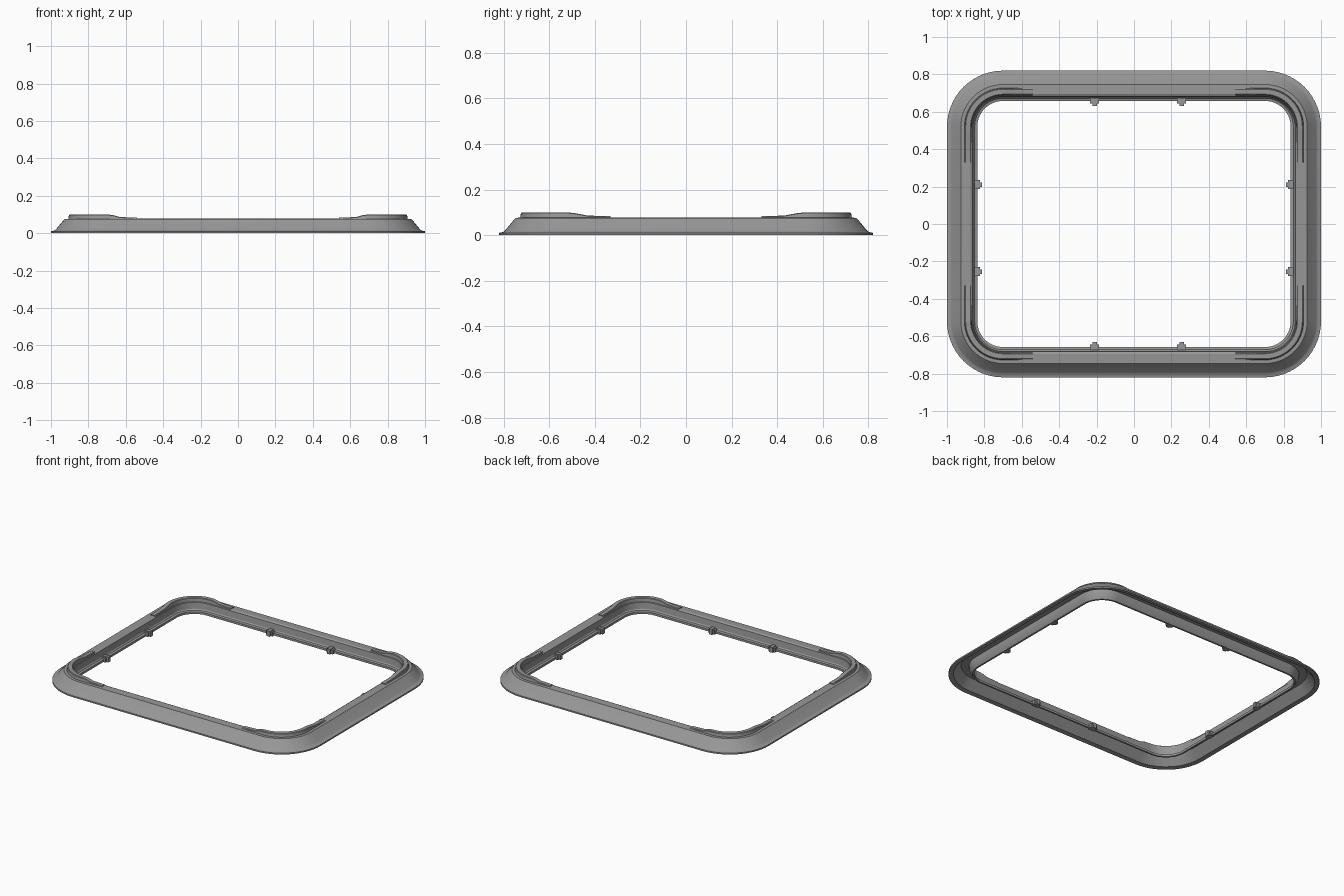
import bpy, bmesh, math

if "Cube" in bpy.data.objects:
    bpy.data.objects.remove(bpy.data.objects["Cube"])

HX, HY, R = 1.0, 0.82, 0.30      # outer half sizes and corner radius
SEG = 14                         # segments per corner

# dark grey trim
grey = bpy.data.materials.new("dark_grey")
grey.diffuse_color = (.31, .31, .31, 1)
grey.use_nodes = True
grey.node_tree.nodes["Principled BSDF"].inputs["Base Color"].default_value = grey.diffuse_color


def finish(name, bm, smooth=True):
    bmesh.ops.recalc_face_normals(bm, faces=bm.faces)
    me = bpy.data.meshes.new(name)
    bm.to_mesh(me)
    bm.free()
    me.materials.append(grey)
    ob = bpy.data.objects.new(name, me)
    bpy.context.collection.objects.link(ob)
    if smooth:
        bpy.ops.object.select_all(action='DESELECT')
        ob.select_set(True)
        bpy.context.view_layer.objects.active = ob
        bpy.ops.object.shade_smooth_by_angle(angle=math.radians(28))
    return ob


def arc(sx, sy):
    """Corner path as (centre x, centre y, direction x, direction y)."""
    out = []
    for i in range(SEG + 1):
        a = math.pi / 2 * i / SEG
        out.append((sx * (HX - R), sy * (HY - R), sx * math.cos(a), sy * math.sin(a)))
    return out


def sweep(bm, rings, closed):
    vs = [[bm.verts.new(p) for p in ring] for ring in rings]
    n, m = len(vs), len(vs[0])
    for i in range(n if closed else n - 1):
        a, b = vs[i], vs[(i + 1) % n]
        for j in range(m):
            k = (j + 1) % m
            bm.faces.new((a[j], a[k], b[k], b[j]))
    if not closed:
        bm.faces.new(vs[0])
        bm.faces.new(vs[-1])


def place(p, off, z):
    cx, cy, dx, dy = p
    r = R - off
    return (cx + dx * r, cy + dy * r, z)


# frame: hollow trim section swept round the rounded rectangle (inset, height)
section = [(0, 0), (0, .010), (.018, .014), (.026, .02), (.066, .068), (.074, .076),
           (.125, .078), (.137, .072), (.142, .03), (.148, .022), (.162, .018),
           (.162, .003), (.150, .003), (.134, .03), (.130, .064), (.080, .064),
           (.040, .016), (.030, .004)]
path = arc(1, 1) + arc(-1, 1)[::-1] + arc(-1, -1) + arc(1, -1)[::-1]
bm = bmesh.new()
sweep(bm, [[place(p, o, z) for o, z in section] for p in path], True)
finish("frame", bm)

# raised corner ridges, stepping down along the straight sides
for sx, sy, label in ((1, 1, "back_right"), (-1, 1, "back_left"),
                      (-1, -1, "front_left"), (1, -1, "front_right")):
    stations = []
    for y, h in ((.33, .083), (.43, .086), (.49, .097)):
        stations.append(((sx * (HX - R), sy * y, sx, 0), h))
    stations += [(p, .1) for p in arc(sx, sy)]
    for x, h in ((.67, .097), (.63, .086), (.54, .083)):
        stations.append(((sx * x, sy * (HY - R), 0, sy), h))
    bm = bmesh.new()
    sweep(bm, [[place(p, .092, .07), place(p, .096, h - .003), place(p, .100, h),
                place(p, .126, h), place(p, .130, h - .003), place(p, .133, .07)]
               for p, h in stations], False)
    finish("corner_ridge_" + label, bm)


def box(bm, x0, x1, y0, y1, z0, z1):
    v = bmesh.ops.create_cube(bm, size=1)["verts"]
    for p in v:
        p.co = ((x0 + x1) / 2 + p.co.x * (x1 - x0),
                (y0 + y1) / 2 + p.co.y * (y1 - y0),
                (z0 + z1) / 2 + p.co.z * (z1 - z0))


# small retaining clips on the inner edge: broad foot and a narrow hooked tip
def clip(name, axis, side, along):
    inner = (HX if axis == 'x' else HY) - .162
    bm = bmesh.new()
    for reach, half, z0, z1 in ((.014, .024, 0, .030), (.026, .012, 0, .036)):
        a, b = sorted((side * (inner + .016), side * (inner - reach)))
        if axis == 'x':
            box(bm, a, b, along - half, along + half, z0, z1)
        else:
            box(bm, along - half, along + half, a, b, z0, z1)
    finish(name, bm, False)


for side, tag in ((-1, "a"), (1, "b")):
    for i, t in enumerate((-.21, .255)):
        clip(f"clip_long_{tag}{i}", 'y', side, t)
    for i, t in enumerate((-.255, .21)):
        clip(f"clip_short_{tag}{i}", 'x', side, t)
